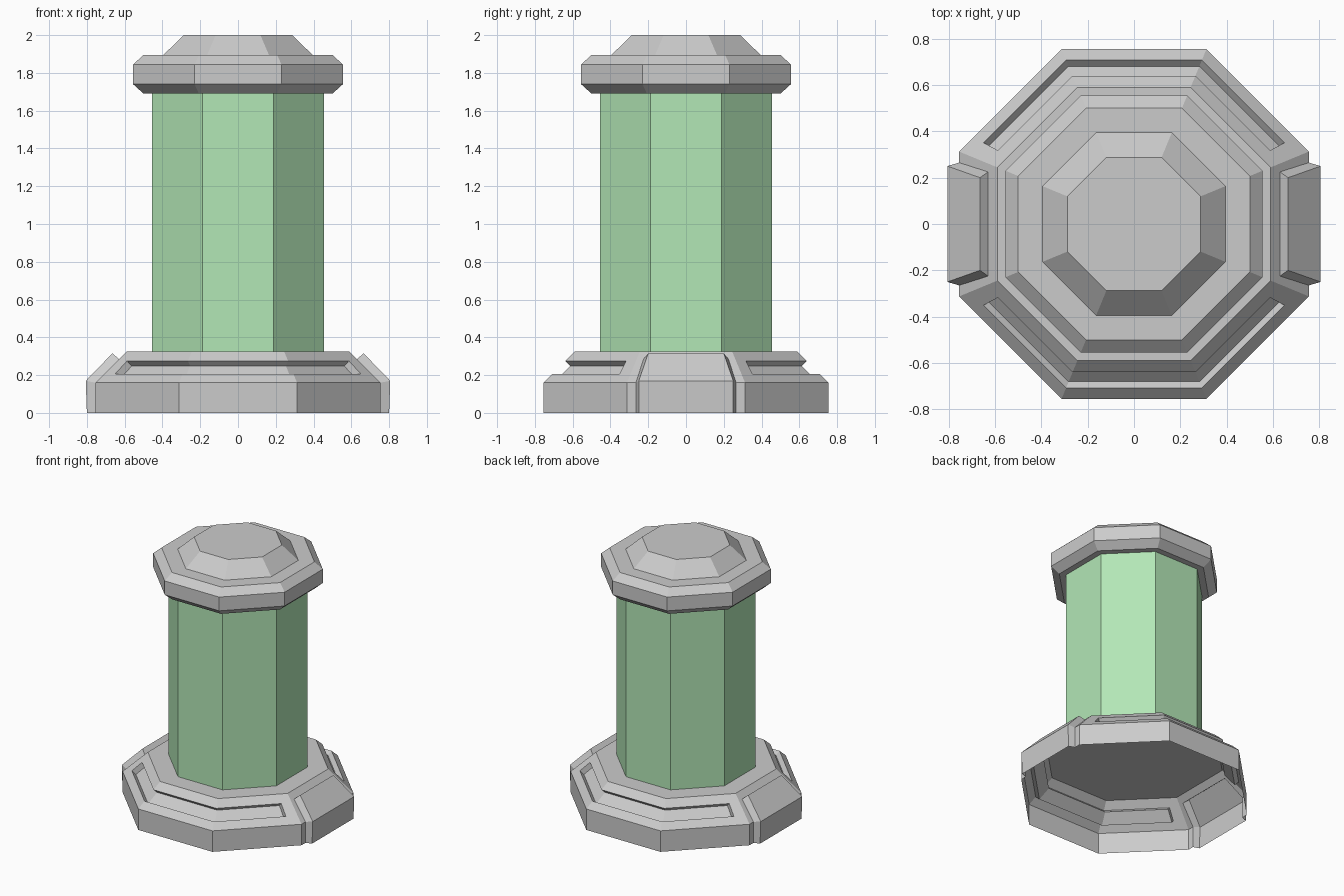
import bpy, bmesh, math
from mathutils import Vector

if "Cube" in bpy.data.objects:
    bpy.data.objects.remove(bpy.data.objects["Cube"])

STEP = math.pi / 4


def corner(k, r, z):
    """Octagon corner k for apothem r, flat sides facing the axes."""
    a = (k - 0.5) * STEP
    c = r / math.cos(STEP / 2)
    return Vector((c * math.cos(a), c * math.sin(a), z))


def finish(bm, name):
    bmesh.ops.remove_doubles(bm, verts=bm.verts, dist=0.0005)
    bmesh.ops.recalc_face_normals(bm, faces=bm.faces)
    me = bpy.data.meshes.new(name)
    bm.to_mesh(me)
    bm.free()
    ob = bpy.data.objects.new(name, me)
    bpy.context.collection.objects.link(ob)
    return ob


def face(bm, *pts):
    return bm.faces.new([bm.verts.new(p) for p in pts])


def octagon_stack(name, profile, capped):
    bm = bmesh.new()
    for (r0, z0), (r1, z1) in zip(profile, profile[1:]):
        for k in range(8):
            face(bm, corner(k, r0, z0), corner(k + 1, r0, z0),
                 corner(k + 1, r1, z1), corner(k, r1, z1))
    if capped:
        for r, z in (profile[0], profile[-1]):
            face(bm, *[corner(k, r, z) for k in range(8)])
    return finish(bm, name)


# Base shell: open underneath, sloped shoulder with recessed grooves
FOOT, RIM, TOP = (0.755, 0.0), (0.755, 0.16), (0.59, 0.325)
LIP, FLOOR_LO, FLOOR_HI, UPPER = (0.708, 0.207), (0.681, 0.18), (0.613, 0.248), (0.64, 0.275)
bm = bmesh.new()
face(bm, *[corner(k, *TOP) for k in range(8)])


def grooved_side(k, a, b):
    """One octagon side whose groove runs from fraction a to b."""
    def p(rz, t):
        return corner(k, *rz).lerp(corner(k + 1, *rz), t)

    def quad(lo, hi, s, e, s2, e2):
        face(bm, p(lo, s), p(lo, e), p(hi, e2), p(hi, s2))

    quad(FOOT, RIM, 0, 1, 0, 1)
    quad(RIM, LIP, 0, 1, a, b)
    quad(LIP, FLOOR_LO, a, b, a, b)
    quad(FLOOR_LO, FLOOR_HI, a, b, a, b)
    quad(FLOOR_HI, UPPER, a, b, a, b)
    quad(UPPER, TOP, a, b, 0, 1)
    for t, end in ((a, 0), (b, 1)):
        if t != end:  # closed groove end
            face(bm, p(RIM, end), p(TOP, end), p(UPPER, t), p(LIP, t))
            face(bm, p(LIP, t), p(UPPER, t), p(FLOOR_HI, t), p(FLOOR_LO, t))


for k in (1, 5):
    grooved_side(k, 0.14, 1)
    grooved_side(k + 1, 0, 1)
    grooved_side(k + 2, 0, 0.86)

# Raised pads on the left and right sides, open into the base
INNER = [(0.755, 0.265, 0), (0.755, 0.265, 0.16), (0.63, 0.225, 0.285)]
OUTER = [(0.80, 0.25, 0), (0.806, 0.25, 0.17), (0.665, 0.20, 0.315)]
for sx in (1, -1):
    def at(q, sy):
        return Vector((sx * q[0], sy * q[1], q[2]))

    edge = [(r, r * math.tan(STEP / 2), z) for r, z in (FOOT, RIM, TOP)]
    for i in (0, 1):
        for sy in (1, -1):
            for m, n in ((edge, INNER), (INNER, OUTER)):
                face(bm, at(m[i], sy), at(m[i + 1], sy), at(n[i + 1], sy), at(n[i], sy))
        face(bm, at(OUTER[i], -1), at(OUTER[i], 1), at(OUTER[i + 1], 1), at(OUTER[i + 1], -1))
    for m, n in ((edge, INNER), (INNER, OUTER)):
        face(bm, at(m[2], -1), at(m[2], 1), at(n[2], 1), at(n[2], -1))
finish(bm, "base")

# Green column
column = octagon_stack("column", [(0.455, 0.325), (0.455, 1.69)], False)
green = bpy.data.materials.new("green")
green.diffuse_color = (0.45, 0.8, 0.47, 1)
green.use_nodes = True
green.node_tree.nodes["Principled BSDF"].inputs["Base Color"].default_value = green.diffuse_color
column.data.materials.append(green)

# Bevelled cap with raised centre
octagon_stack("cap", [(0.50, 1.69), (0.555, 1.74), (0.555, 1.845), (0.50, 1.895),
                      (0.395, 1.895), (0.287, 2.0)], True)
